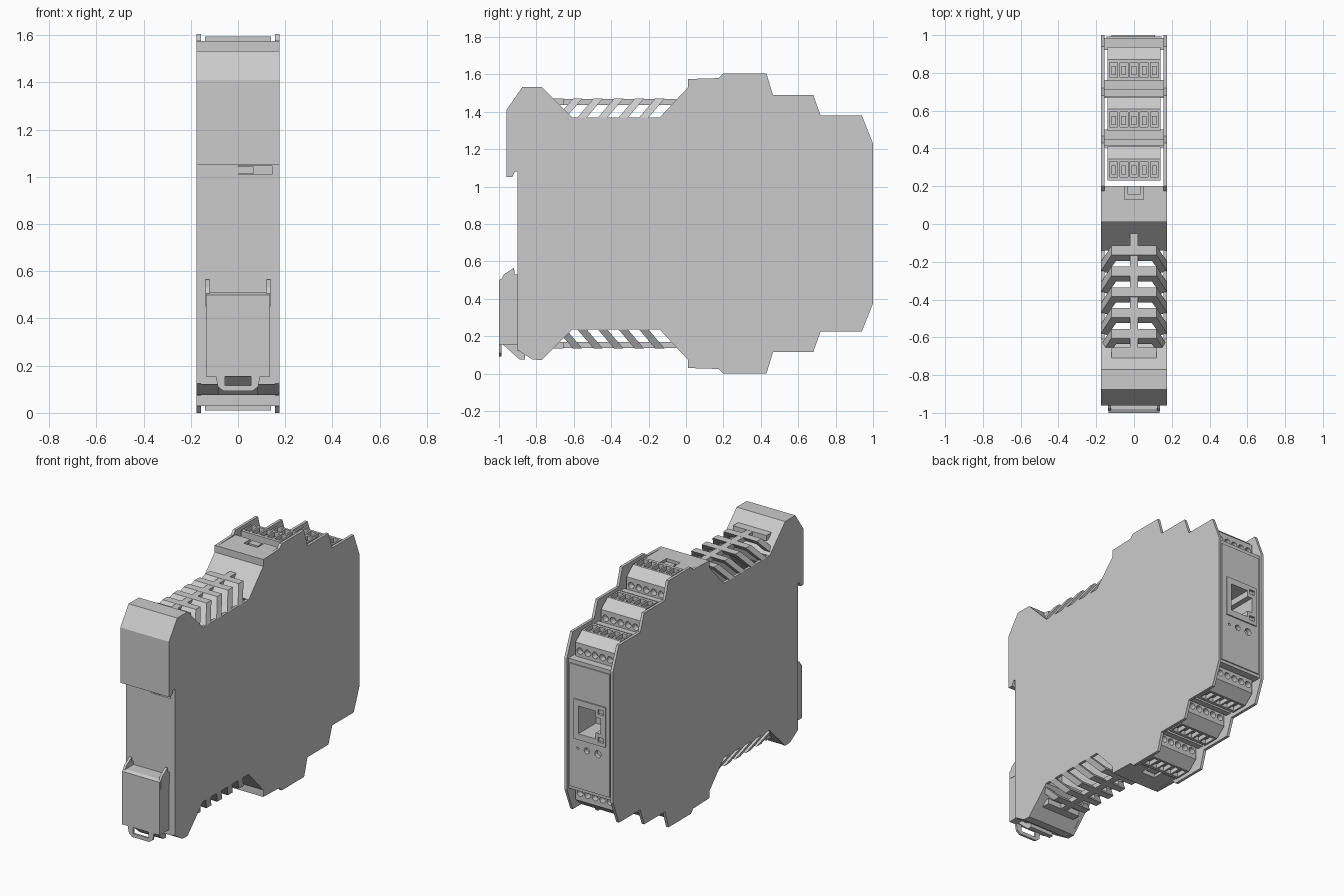
import bpy, bmesh
from math import pi
from mathutils import Matrix

if "Cube" in bpy.data.objects:
    bpy.data.objects.remove(bpy.data.objects["Cube"])

HEIGHT = 1.605   # total height, also used to mirror top parts to the bottom
HALF = 0.175     # half width of the housing
INNER = 0.157    # inside face of the side plates

grey = bpy.data.materials.new("housing grey")
grey.use_nodes = True
grey.diffuse_color = (0.6, 0.6, 0.6, 1)
grey.node_tree.nodes["Principled BSDF"].inputs["Base Color"].default_value = (0.6, 0.6, 0.6, 1)


def add_object(name, mesh):
    ob = bpy.data.objects.new(name, mesh)
    bpy.context.scene.collection.objects.link(ob)
    if not mesh.materials:
        mesh.materials.append(grey)
    return ob


def from_bmesh(name, bm):
    bmesh.ops.recalc_face_normals(bm, faces=bm.faces)
    mesh = bpy.data.meshes.new(name)
    bm.to_mesh(mesh)
    bm.free()
    return add_object(name, mesh)


def extrude_face(bm, points, offset):
    face = bm.faces.new([bm.verts.new(p) for p in points])
    geom = bmesh.ops.extrude_face_region(bm, geom=[face])["geom"]
    bmesh.ops.translate(bm, vec=offset, verts=[v for v in geom if isinstance(v, bmesh.types.BMVert)])


def prism(name, profile, x0=-INNER, x1=INNER):
    """Side profile of (y, z) points, extruded across x."""
    bm = bmesh.new()
    extrude_face(bm, [(x0, y, z) for y, z in profile], (x1 - x0, 0, 0))
    return from_bmesh(name, bm)


def add_box(bm, x, y, z):
    m = Matrix.Translation([(a + b) / 2 for a, b in (x, y, z)])
    m = m @ Matrix.Diagonal([b - a for a, b in (x, y, z)] + [1])
    bmesh.ops.create_cube(bm, size=1, matrix=m)


def add_peg(bm, x, y, z, radius, depth):
    m = Matrix.Translation((x, y, z)) @ Matrix.Rotation(pi / 2, 4, "X")
    bmesh.ops.create_cone(bm, cap_ends=True, segments=16, radius1=radius, radius2=radius, depth=depth, matrix=m)


def box(name, x, y, z):
    bm = bmesh.new()
    add_box(bm, x, y, z)
    return from_bmesh(name, bm)


def cut(ob, bm):
    """Subtract the shapes in bm and bake the result."""
    cutter = from_bmesh("cutter", bm)
    cutter.hide_render = True
    mod = ob.modifiers.new("cut", "BOOLEAN")
    mod.object, mod.operation, mod.solver = cutter, "DIFFERENCE", "EXACT"
    bpy.context.view_layer.update()
    result = bpy.data.meshes.new_from_object(ob.evaluated_get(bpy.context.evaluated_depsgraph_get()))
    ob.modifiers.clear()
    ob.data = result
    bpy.data.objects.remove(cutter)


def moved_copy(ob, name, dy=0, dz=0):
    mesh = ob.data.copy()
    mesh.transform(Matrix.Translation((0, dy, dz)))
    return add_object(name, mesh)


def mirror_down(ob):
    mesh = ob.data.copy()
    mesh.transform(Matrix.Translation((0, 0, HEIGHT)) @ Matrix.Diagonal((1, 1, -1, 1)))
    mesh.flip_normals()
    return add_object("lower_" + ob.name, mesh)


# Side plates: stepped outline, the back half is symmetric top to bottom
louver_and_steps = [(-0.77, 1.532), (-0.61, 1.37), (-0.14, 1.37), (0.01, 1.53), (0.01, 1.575),
                    (0.175, 1.58), (0.2, HEIGHT), (0.43, HEIGHT), (0.465, 1.49), (0.68, 1.49),
                    (0.72, 1.38), (0.94, 1.38), (1, 1.23)]
head = [(-0.9, 1.08), (-0.915, 1.08), (-0.93, 1.05), (-0.96, 1.05), (-0.96, 1.41), (-0.875, 1.532)]
lower = [(y, HEIGHT - z) for y, z in reversed(louver_and_steps)]
outline = head + louver_and_steps + lower + [(-0.82, 0.075), (-0.9, 0.125)]
prism("right_side_plate", outline, -HALF, -INNER)
prism("left_side_plate", outline, INNER, HALF)

# Front: head block, wall and foot block
prism("front_head", head + [(-0.77, 1.532), (-0.61, 1.37), (-0.63, 1.3), (-0.87, 1.05)])
wall = box("front_wall", (-INNER, INNER), (-0.9, -0.86), (0.12, 1.09))
bm = bmesh.new()
add_box(bm, (0, 0.145), (-0.95, -0.88), (1.01, 1.045))
cut(wall, bm)
box("slot_tab", (0, 0.065), (-0.9, -0.875), (1.012, 1.043))
prism("front_foot", [(-0.9, 0.125), (-0.82, 0.075), (-0.77, 0.075), (-0.61, 0.235), (-0.63, 0.3), (-0.87, 0.3)])

# Sloped cap behind the louvers, with a latch notch
cap = prism("cap", [(-0.14, 1.37), (0.01, 1.53), (0.01, 1.575), (0.2, 1.575), (0.2, 1.42), (0.03, 1.42), (-0.1, 1.34)])
bm = bmesh.new()
add_box(bm, (-0.05, 0.05), (0.13, 0.25), (1.54, 1.6))
cut(cap, bm)
mirror_down(cap)
mirror_down(box("latch_tab", (-0.035, 0.035), (0.155, 0.2), (1.53, 1.57)))

# Louvers: spine, end plate and slanted arched slats
bm = bmesh.new()
add_box(bm, (-0.022, 0.022), (-0.71, -0.05), (1.435, 1.469))
add_box(bm, (-0.12, 0.12), (-0.71, -0.655), (1.435, 1.47))
half_arch = [(0.12, 1.47), (HALF, 1.37), (0.14, 1.36), (0.095, 1.435)]
arch = [(-x, z) for x, z in reversed(half_arch[:2])] + half_arch + [(-x, z) for x, z in reversed(half_arch[2:])]
for i in range(5):
    y = -0.165 - 0.11 * i
    extrude_face(bm, [(x, y + 0.85 * (z - 1.47), z) for x, z in arch], (0, 0.05, 0))
mirror_down(from_bmesh("louvers", bm))

# Terminal blocks: square wire openings on top, round screw holes behind
block = prism("terminal_block_1", [(0.23, 1.595), (0.345, 1.595), (0.41, 1.54), (0.41, 1.39), (0.23, 1.39)], -0.14, 0.14)
bm = bmesh.new()
for i in range(-2, 3):
    x = i * 0.054
    add_box(bm, (x - 0.021, x + 0.021), (0.25, 0.33), (1.54, 1.65))
    add_peg(bm, x, 0.41, 1.49, 0.021, 0.08)
cut(block, bm)
bm = bmesh.new()
for i in range(-2, 3):
    x = i * 0.054
    add_box(bm, (x - 0.012, x + 0.012), (0.262, 0.31), (1.53, 1.575))
screws = from_bmesh("terminal_clamps_1", bm)
shelf = box("shelf_1", (-INNER, INNER), (0.405, 0.5), (1.36, 1.43))
rib = box("rib_1", (-INNER, INNER), (0.412, 0.45), (1.4, 1.46))
for part in (block, screws, shelf, rib):
    mirror_down(part)
    for step in (1, 2):
        if step == 2 and part in (shelf, rib):
            continue
        name = part.name[:-1] + str(step + 1)
        mirror_down(moved_copy(part, name, 0.263 * step, -0.1125 * step))
mirror_down(box("panel_ledge", (-INNER, INNER), (0.92, 0.98), (1.18, 1.225)))

# Back panel with a socket opening and indicator holes
panel = box("back_panel", (-INNER, INNER), (0.95, 0.985), (0.38, 1.225))
plate = box("back_cover_plate", (-0.145, 0.145), (0.984, 0.992), (0.4, 1.2))
for part in (panel, plate):
    bm = bmesh.new()
    add_box(bm, (-0.119, 0.109), (0.9, 1.1), (0.721, 0.979))
    for x, radius in ((0.085, 0.008), (0.02, 0.019), (-0.06, 0.023)):
        add_peg(bm, x, 0.99, 0.66, radius, 0.05)
    cut(part, bm)

# Network socket with a stepped cavity and side windows
socket = box("network_socket", (-0.12, 0.11), (0.78, 1.0), (0.72, 0.98))
bm = bmesh.new()
extrude_face(bm, [(x, 0.82, z) for x, z in ((0.075, 0.76), (0.075, 0.94), (-0.05, 0.94), (-0.05, 0.9),
                                            (-0.085, 0.9), (-0.085, 0.8), (-0.05, 0.8), (-0.05, 0.76))], (0, 0.3, 0))
for z in (0.745, 0.925):
    add_box(bm, (-0.105, -0.065), (0.985, 1.1), (z, z + 0.03))
cut(socket, bm)

# Rail clip: body, two uprights and a pull loop
prism("clip_body", [(-1, 0.155), (-1, 0.5), (-0.98, 0.51), (-0.9, 0.51), (-0.9, 0.155)], -0.135, 0.135)
for side, x in (("right", -0.137), ("left", 0.121)):
    prism("clip_" + side + "_upright", [(-0.99, 0.5), (-0.975, 0.53), (-0.92, 0.565), (-0.915, 0.53),
                                        (-0.9, 0.53), (-0.9, 0.45), (-0.99, 0.45)], x, x + 0.016)
prism("clip_underside", [(-0.98, 0.156), (-0.89, 0.076), (-0.86, 0.076), (-0.86, 0.156)], -0.085, 0.085)
bm = bmesh.new()
extrude_face(bm, [(x, -1, z) for x, z in ((-0.095, 0.16), (-0.085, 0.11), (-0.06, 0.092), (0.06, 0.092),
                                          (0.085, 0.11), (0.095, 0.16))], (0, 0.014, 0))
loop = from_bmesh("clip_pull_loop", bm)
bm = bmesh.new()
add_box(bm, (-0.055, 0.055), (-1.1, -0.9), (0.115, 0.157))
cut(loop, bm)
